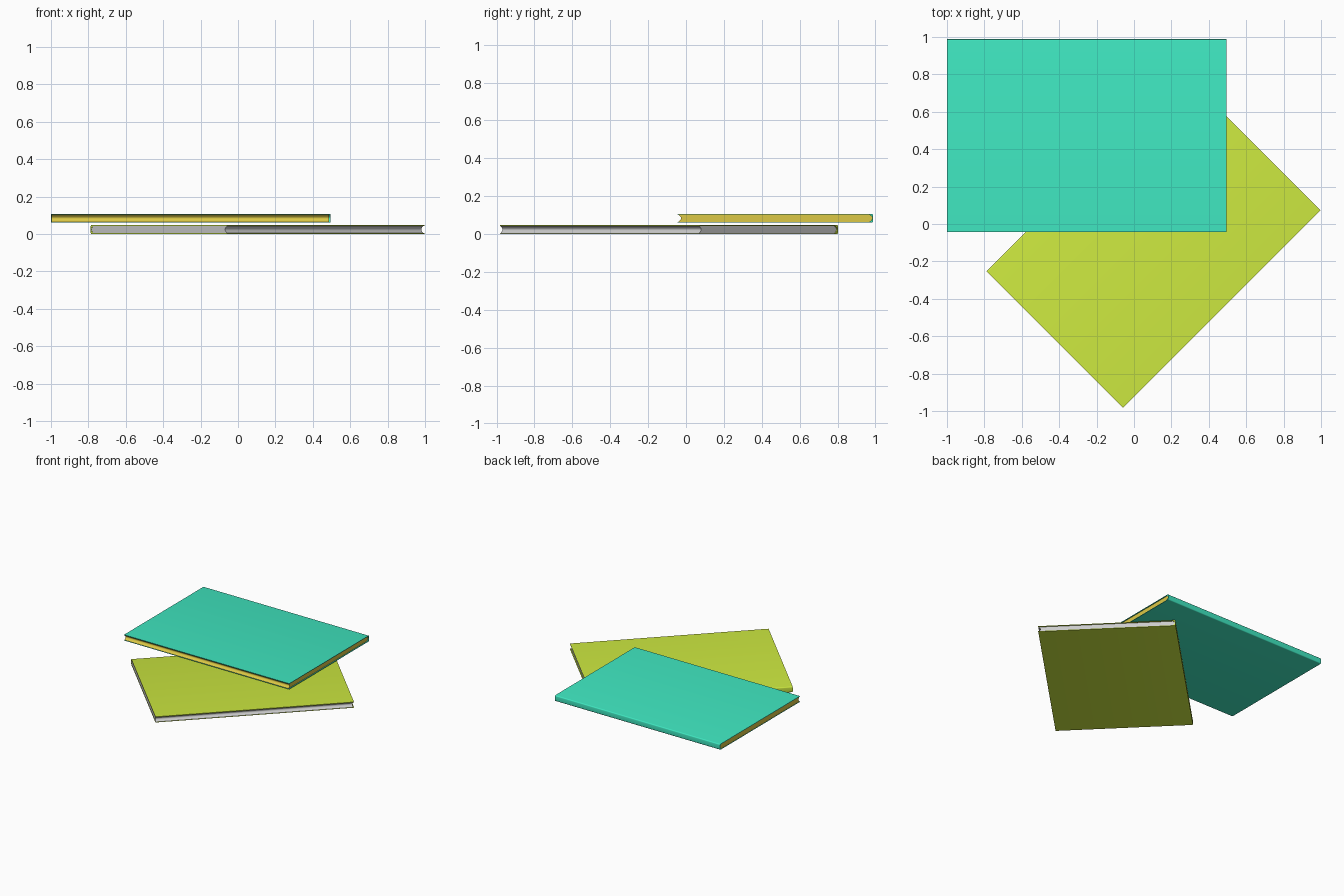
import bpy, bmesh, math

if "Cube" in bpy.data.objects:
    bpy.data.objects.remove(bpy.data.objects["Cube"])

LENGTH, WIDTH, HEIGHT = 1.494, 1.032, 0.047
BOARD = 0.004      # cover thickness
BOW = 0.016        # depth of the curved page edges
STEPS = 8


def bowed_edge(y, z0, z1, bow):
    """Points going up from z0 to z1, bulging toward +y."""
    pts = []
    for i in range(STEPS + 1):
        t = i / STEPS
        pts.append((y + bow * math.sin(math.pi * t), z0 + (z1 - z0) * t))
    return pts


def extrude_profile(name, profile, x0, x1, colour):
    """Solid made from a (y, z) profile swept along x."""
    bm = bmesh.new()
    face = bm.faces.new([bm.verts.new((x0, y, z)) for y, z in profile])
    ext = bmesh.ops.extrude_face_region(bm, geom=[face])
    moved = [g for g in ext["geom"] if isinstance(g, bmesh.types.BMVert)]
    bmesh.ops.translate(bm, verts=moved, vec=(x1 - x0, 0, 0))
    bmesh.ops.recalc_face_normals(bm, faces=bm.faces)
    mesh = bpy.data.meshes.new(name)
    bm.to_mesh(mesh)
    bm.free()
    obj = bpy.data.objects.new(name, mesh)
    bpy.context.collection.objects.link(obj)
    if colour:
        mat = bpy.data.materials.new(name + "_colour")
        mat.diffuse_color = colour
        mat.use_nodes = True
        mat.node_tree.nodes["Principled BSDF"].inputs["Base Color"].default_value = mat.diffuse_color
        mesh.materials.append(mat)
    bpy.ops.object.select_all(action='DESELECT')
    obj.select_set(True)
    bpy.context.view_layer.objects.active = obj
    bpy.ops.object.shade_smooth_by_angle(angle=math.radians(30))
    return obj


def book(name, location, angle, cover_colour, page_colour):
    front, back = -WIDTH / 2, WIDTH / 2
    lo, hi = BOARD, HEIGHT - BOARD
    hinge = back - BOARD - BOW
    spine = bowed_edge(hinge, lo, hi, BOW)

    # cover: two boards joined by a rounded spine
    r = 0.008
    corner = [(back - r + r * math.cos(a), r + r * math.sin(a))
              for a in (math.radians(-90 + 22.5 * i) for i in range(5))]
    cover = [(front, 0)] + corner
    cover += [(y, HEIGHT - z) for y, z in reversed(corner)]
    cover += [(front, HEIGHT), (front, hi)] + spine[::-1] + [(front, lo)]

    # page block: hollow fore edge, rounded back
    pages = spine + bowed_edge(front + 0.002, lo, hi, BOW)[::-1]

    half = LENGTH / 2
    parts = [
        extrude_profile(name + "_cover", cover, -half, half, cover_colour),
        extrude_profile(name + "_pages", pages, -half + 0.002, half - 0.008, page_colour),
    ]
    for part in parts:
        part.location = location
        part.rotation_euler.z = angle


book("lower_book", (0.105, -0.09, 0), math.radians(45),
     (0.60, 0.80, 0.05, 1), None)
book("upper_book", (-0.253, 0.472, 0.06), 0,
     (0.05, 0.80, 0.53, 1), (0.72, 0.58, 0.06, 1))
